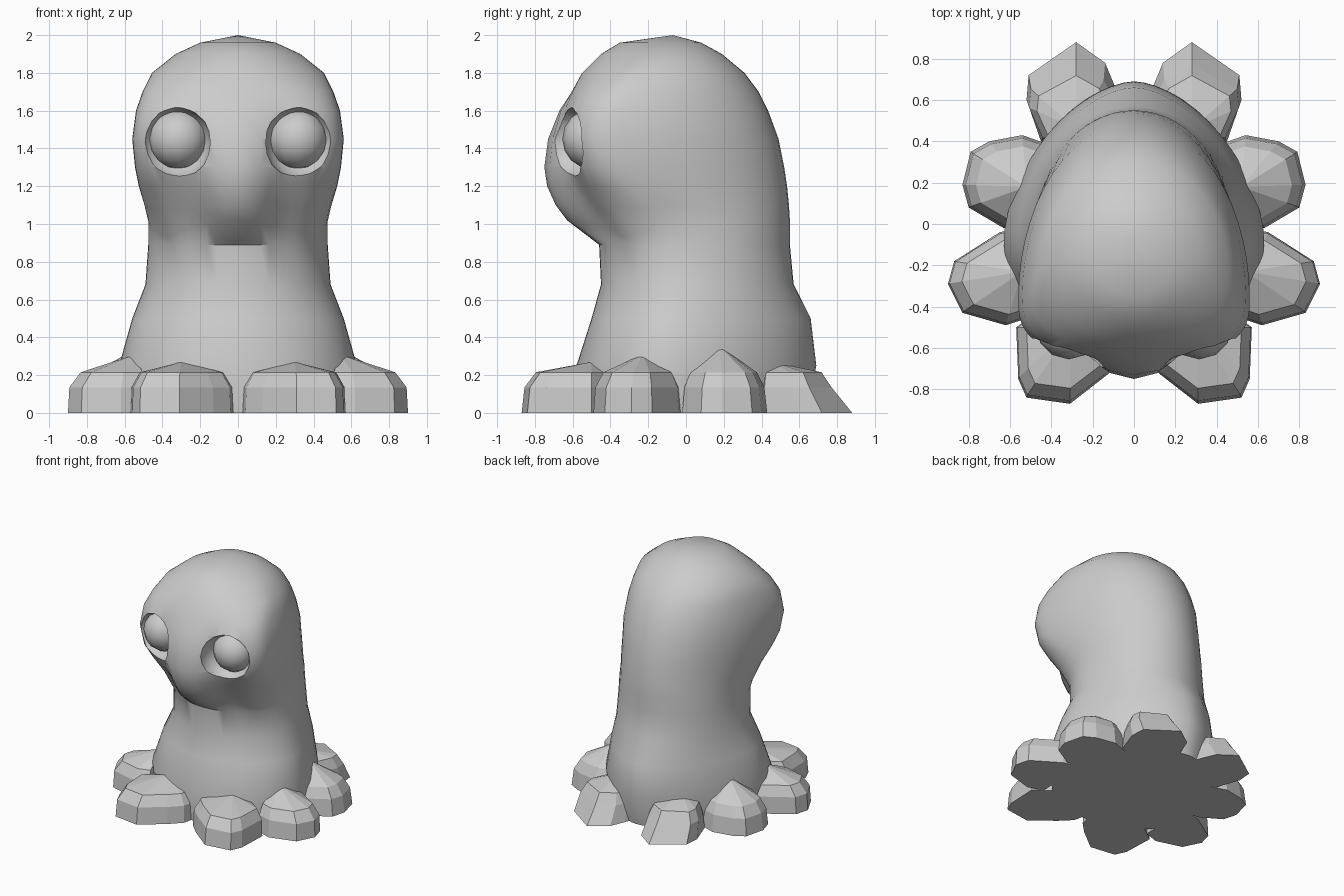
import bpy, bmesh, math
from mathutils import Vector

cube = bpy.data.objects.get("Cube")
if cube:
    bpy.data.objects.remove(cube, do_unlink=True)

grey = bpy.data.materials.new("plain grey")
grey.use_nodes = True
grey.diffuse_color = (0.6, 0.6, 0.6, 1)
grey.node_tree.nodes["Principled BSDF"].inputs["Base Color"].default_value = (0.6, 0.6, 0.6, 1)


def make_object(name, bm, smooth_angle=None):
    bmesh.ops.recalc_face_normals(bm, faces=bm.faces[:])
    mesh = bpy.data.meshes.new(name)
    bm.to_mesh(mesh)
    bm.free()
    mesh.materials.append(grey)
    obj = bpy.data.objects.new(name, mesh)
    bpy.context.collection.objects.link(obj)
    if smooth_angle:
        bpy.ops.object.select_all(action="DESELECT")
        obj.select_set(True)
        bpy.context.view_layer.objects.active = obj
        bpy.ops.object.shade_smooth_by_angle(angle=math.radians(smooth_angle))
    return obj


def loft(bm, rings):
    loops = [[bm.verts.new(p) for p in ring] for ring in rings]
    n = len(loops[0])
    for low, high in zip(loops, loops[1:]):
        for i in range(n):
            j = (i + 1) % n
            bm.faces.new((low[i], low[j], high[j], high[i]))
    return loops


def cap(bm, loop, tip):
    v = bm.verts.new(tip)
    for i, a in enumerate(loop):
        bm.faces.new((a, loop[(i + 1) % len(loop)], v))


def body_ring(z, half_width, front, back, widest, front_power=2.0, back_power=2.0,
              snout=0, droop=0, count=56):
    """Egg-shaped section with a snout bulge and a drooping lip at the front."""
    ring = []
    for i in range(count):
        a = math.tau * i / count
        s, c = math.sin(a), math.cos(a)
        e = 2 / (front_power if c < 0 else back_power)
        x = half_width * math.copysign(abs(s) ** e, s)
        depth = abs(c) ** e
        if c < 0:
            y = widest + (front - widest) * depth - snout * math.exp(-abs(x / 0.18) ** 3)
            lower = droop * min((x / 0.37) ** 2, 1) * min(1, depth * 1.6)
        else:
            y, lower = widest + (back - widest) * depth, 0
        ring.append((x, y, z - lower))
    return ring


# Body and head: height, half width, front, back, widest y, front and back squareness, snout, droop
sections = [
    (0.0, 0.6, -0.57, 0.64, -0.08, 2, 1.7),
    (0.25, 0.63, -0.58, 0.69, -0.08, 2, 1.7),
    (0.5, 0.56, -0.50, 0.66, -0.05, 2, 1.75),
    (0.68, 0.49, -0.45, 0.57, 0.0),
    (0.89, 0.475, -0.46, 0.55, 0.0, 2.1, 2),
    (1.02, 0.475, -0.49, 0.55, -0.04, 2.1, 2, 0.14, 0.09),
    (1.1, 0.495, -0.53, 0.545, -0.14, 2.3, 2, 0.16, 0.03),
    (1.2, 0.525, -0.59, 0.535, -0.25, 2.6, 2, 0.145),
    (1.3, 0.545, -0.63, 0.52, -0.33, 2.8, 2, 0.12),
    (1.45, 0.56, -0.65, 0.49, -0.36, 2.9, 2, 0.08),
    (1.6, 0.54, -0.64, 0.435, -0.34, 2.8, 2, 0.03),
    (1.7, 0.505, -0.605, 0.385, -0.29, 2.5),
    (1.8, 0.455, -0.55, 0.31, -0.22),
    (1.9, 0.33, -0.45, 0.19, -0.15),
    (1.96, 0.2, -0.35, 0.08, -0.13),
]
bm = bmesh.new()
loops = loft(bm, [body_ring(*s) for s in sections])
cap(bm, loops[-1], (0, -0.07, 2.0))
cap(bm, loops[0], (0, 0, 0))
body = make_object("body", bm)

# Eye sockets scooped out of the head, with round eyes set inside
for side, label in ((1, "left"), (-1, "right")):
    bm = bmesh.new()
    bmesh.ops.create_uvsphere(bm, u_segments=16, v_segments=10, radius=0.195)
    bmesh.ops.translate(bm, verts=bm.verts[:], vec=(side * 0.335, -0.66, 1.43))
    cutter = make_object(label + "_socket_cutter", bm)
    cutter.hide_render = True
    cutter.hide_set(True)
    cut = body.modifiers.new(label + " socket", "BOOLEAN")
    cut.operation, cut.solver, cut.object = "DIFFERENCE", "EXACT", cutter

    bm = bmesh.new()
    bmesh.ops.create_uvsphere(bm, u_segments=12, v_segments=8, radius=0.16)
    bmesh.ops.translate(bm, verts=bm.verts[:], vec=(side * 0.315, -0.495, 1.45))
    make_object(label + "_eye", bm, 50)

bpy.ops.object.select_all(action="DESELECT")
body.select_set(True)
bpy.context.view_layer.objects.active = body
for modifier in list(body.modifiers):
    bpy.ops.object.modifier_apply(modifier=modifier.name)
for helper in [o for o in bpy.data.objects if o.name.endswith("_socket_cutter")]:
    bpy.data.objects.remove(helper, do_unlink=True)
bpy.ops.object.shade_smooth_by_angle(angle=math.radians(38))

# Rock-like feet: floor outline, peak point, sideways and lengthways taper of the shoulder
feet = {
    "front_foot": ([(0.01, -0.5), (0.04, -0.64), (0.13, -0.73), (0.31, -0.87), (0.52, -0.84),
                    (0.56, -0.75), (0.57, -0.5), (0.3, -0.3)], (0.3, -0.5, 0.27), (0.98, 0.96)),
    "front_side_foot": ([(0.5, -0.01), (0.65, -0.04), (0.87, -0.18), (0.9, -0.29), (0.83, -0.43),
                         (0.62, -0.49), (0.5, -0.45)], (0.54, -0.23, 0.31), (0.98, 0.96)),
    "back_side_foot": ([(0.45, 0.0), (0.63, -0.02), (0.8, 0.08), (0.83, 0.19), (0.79, 0.35),
                        (0.7, 0.4), (0.54, 0.43), (0.4, 0.38)], (0.52, 0.18, 0.35), (0.95, 0.94)),
    "back_foot": ([(0.03, 0.5), (0.09, 0.66), (0.14, 0.78), (0.28, 0.88), (0.51, 0.72),
                   (0.52, 0.6), (0.45, 0.4), (0.3, 0.35)], (0.28, 0.46, 0.27), (0.95, 0.74)),
}
for name, (outline, peak, taper) in feet.items():
    for side, label in ((1, "left_"), (-1, "right_")):
        px, py, height = peak
        rings = []
        for shrink, z in ((None, 0), (1, 0.135), (0.83, 0.215)):
            tx, ty = (t * shrink for t in taper) if shrink else (1, 1)
            rings.append([(side * (px + (x - px) * tx), py + (y - py) * ty, z) for x, y in outline])
        bm = bmesh.new()
        loops = loft(bm, rings)
        bm.faces.new(loops[0])
        cap(bm, loops[-1], Vector((side * px, py, height)))
        make_object(label + name, bm)
